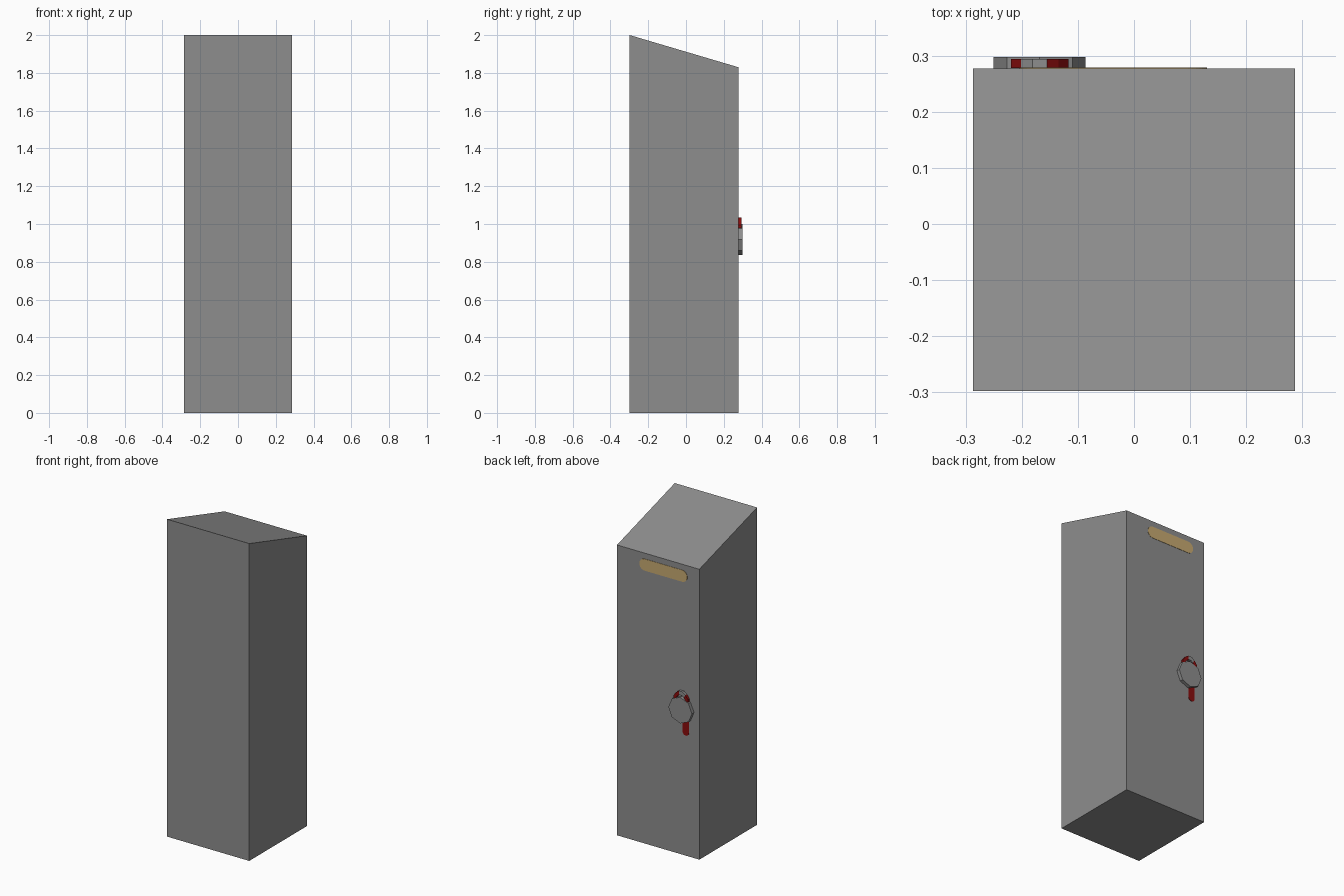
import bpy, bmesh, math

if "Cube" in bpy.data.objects:
    bpy.data.objects.remove(bpy.data.objects["Cube"])


def material(name, rgb):
    m = bpy.data.materials.new(name)
    m.diffuse_color = (*rgb, 1)
    m.use_nodes = True
    m.node_tree.nodes["Principled BSDF"].inputs["Base Color"].default_value = m.diffuse_color
    return m


grey = material("steel_grey", (0.27, 0.27, 0.27))
red = material("dark_red", (0.25, 0.004, 0.004))
tan = material("label_tan", (0.57, 0.40, 0.165))


def finish(bm, name, mats):
    bmesh.ops.recalc_face_normals(bm, faces=bm.faces)
    me = bpy.data.meshes.new(name)
    bm.to_mesh(me)
    bm.free()
    for m in mats:
        me.materials.append(m)
    ob = bpy.data.objects.new(name, me)
    bpy.context.collection.objects.link(ob)
    return ob


def prism(name, points, offset, mat):
    """Extrude a closed 3D outline along the offset."""
    bm = bmesh.new()
    face = bm.faces.new([bm.verts.new(p) for p in points])
    new = bmesh.ops.extrude_face_region(bm, geom=[face], use_keep_orig=True)["geom"]
    verts = [v for v in new if isinstance(v, bmesh.types.BMVert)]
    bmesh.ops.translate(bm, verts=verts, vec=offset)
    return finish(bm, name, [mat])


def capsule(cx, cz, half_x, half_z, y, n=8):
    """Rounded bar outline on the back face."""
    r = min(half_x, half_z)
    pts = []
    for q, (sx, sz) in enumerate(((1, 1), (-1, 1), (-1, -1), (1, -1))):
        for i in range(n):
            a = math.pi / 2 * (q + (i + 0.5) / n)
            pts.append((cx + sx * (half_x - r) + r * math.cos(a), y,
                        cz + sz * (half_z - r) + r * math.sin(a)))
    return pts


W, FRONT, BACK = 0.287, -0.298, 0.277

# Cabinet with a roof sloping down to the back
prism("cabinet", [(-W, FRONT, 0), (-W, BACK, 0), (-W, BACK, 1.83), (-W, FRONT, 2.0)],
      (2 * W, 0, 0), grey)

# Eight-sided lock body
LX, LZ, R = -0.168, 0.917, 0.082
prism("lock_body", [(LX + R * math.cos(i * math.pi / 4), BACK, LZ + R * math.sin(i * math.pi / 4))
                    for i in range(8)], (0, 0.021, 0), grey)

# Lock shackle: half profile mirrored, swept as a square bar
half = [(-0.051, 0), (-0.051, 0.035), (-0.033, 0.06), (-0.013, 0.075)]
outline = half + [(-x, z) for x, z in reversed(half)]
bm = bmesh.new()
rings = []
for x, z in outline:
    rings.append([bm.verts.new((LX + x * s, y, 0.96 + z * s))
                  for s, y in ((1, 0.278), (1, 0.294), (0.68, 0.294), (0.68, 0.278))])
for i in range(len(rings) - 1):
    a, b = rings[i], rings[i + 1]
    for k in range(4):
        f = bm.faces.new((a[k], a[(k + 1) % 4], b[(k + 1) % 4], b[k]))
        # Bare metal on the upper middle segments, red elsewhere
        f.material_index = 1 if i in (2, 3) else 0
bm.faces.new(rings[0])
bm.faces.new(rings[-1])
finish(bm, "lock_shackle", [red, grey])

# Red drip running out below the lock
prism("red_drip", capsule(-0.193, 0.82, 0.022, 0.063, BACK), (0, 0.002, 0), red)

# Rounded label near the top of the door
prism("door_label", capsule(-0.037, 1.757, 0.167, 0.037, BACK), (0, 0.002, 0), tan)
